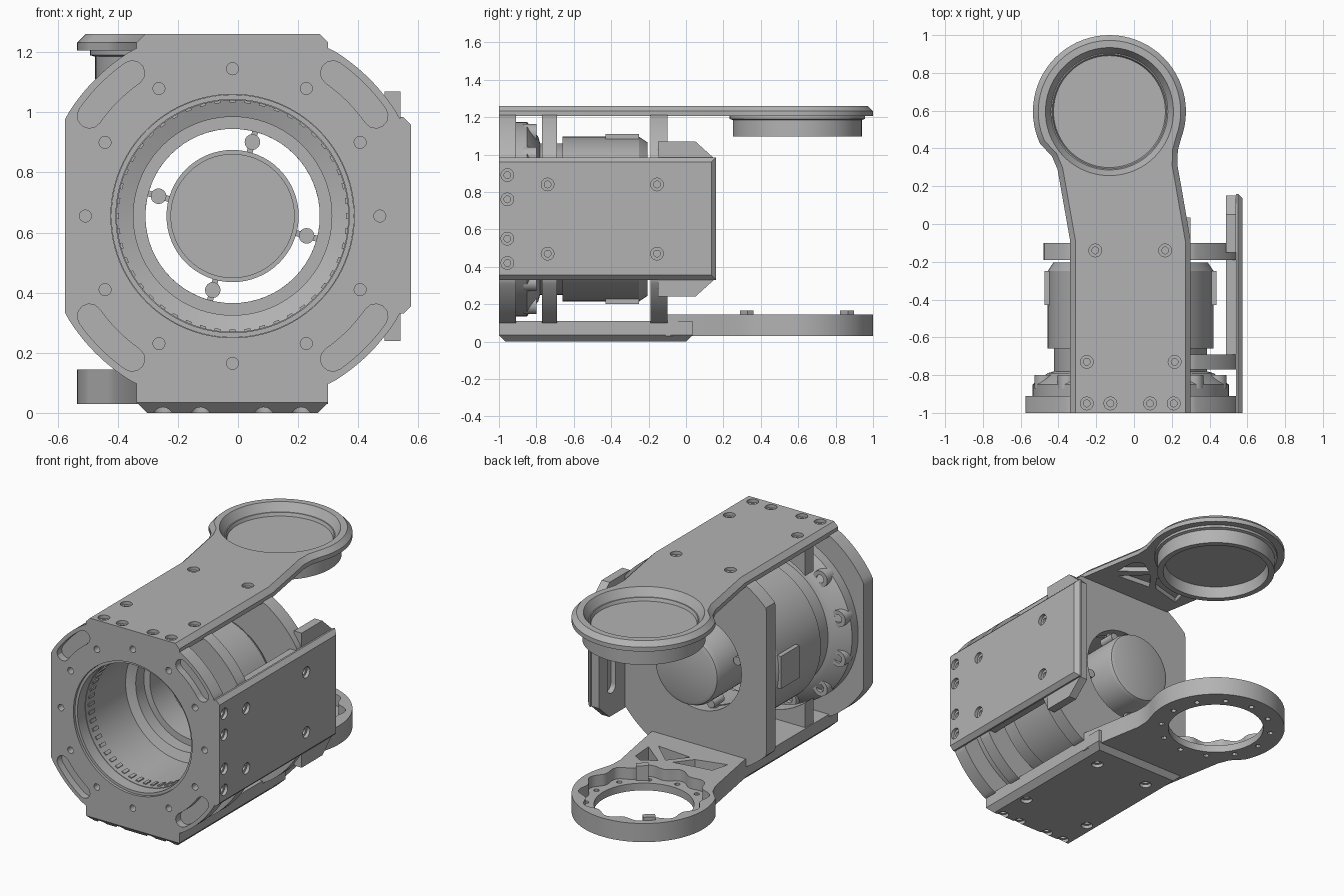
import bpy, bmesh, math
from math import sin, cos, pi, radians
from mathutils import Vector, Matrix

cube = bpy.data.objects.get("Cube")
if cube:
    bpy.data.objects.remove(cube, do_unlink=True)

grey = bpy.data.materials.new("machined grey")
grey.use_nodes = True
grey.diffuse_color = (0.45, 0.45, 0.45, 1)
grey.node_tree.nodes["Principled BSDF"].inputs["Base Color"].default_value = (0.45, 0.45, 0.45, 1)

CX, CZ = -0.018, 0.655        # joint axis
RX, RY, RR = -0.13, 0.595, 0.405   # arm ring centre and radius
AXES = {"X": lambda u, v, t: Vector((t, u, v)),
        "Y": lambda u, v, t: Vector((u, t, v)),
        "Z": lambda u, v, t: Vector((u, v, t))}


def finish(name, bm):
    bmesh.ops.recalc_face_normals(bm, faces=bm.faces)
    me = bpy.data.meshes.new(name)
    bm.to_mesh(me)
    bm.free()
    me.materials.append(grey)
    ob = bpy.data.objects.new(name, me)
    bpy.context.scene.collection.objects.link(ob)
    return ob


def prism(name, pts, axis, t0, t1, chamfer=0, flush=False):
    """Extrude an outline from t0 to t1, chamfering the t1 end."""
    at = AXES[axis]
    step = math.copysign(chamfer, t1 - t0)
    bm = bmesh.new()
    base = bm.faces.new([bm.verts.new(at(u, v, t0)) for u, v in pts])
    geom = bmesh.ops.extrude_face_region(bm, geom=[base], use_keep_orig=True)["geom"]
    end = [g for g in geom if isinstance(g, bmesh.types.BMFace)][0]
    for v in end.verts:
        v.co += at(0, 0, t1 - t0 - step)
    bmesh.ops.recalc_face_normals(bm, faces=bm.faces)
    if chamfer:
        bmesh.ops.inset_region(bm, faces=[end], thickness=chamfer, use_even_offset=True)
        for v in end.verts:
            v.co += at(0, 0, step)
            if flush and v.co.y < -0.9:
                v.co.y = -1
    return finish(name, bm)


def lathe(name, profile, axis, u, v, closed=False, seg=64):
    """Turn an (r, t) profile about an axis through (u, v)."""
    at = AXES[axis]
    bm = bmesh.new()
    rings = []
    for r, t in profile:
        n = 1 if r == 0 else seg
        rings.append([bm.verts.new(at(u + r * cos(2 * pi * i / seg), v + r * sin(2 * pi * i / seg), t))
                      for i in range(n)])
    for a, b in zip(rings, rings[1:] + rings[:1] if closed else rings[1:]):
        for i in range(seg):
            j = (i + 1) % seg
            quad = [a[i % len(a)], a[j % len(a)], b[j % len(b)], b[i % len(b)]]
            quad = list(dict.fromkeys(quad))
            if len(quad) > 2:
                bm.faces.new(quad)
    return finish(name, bm)


def rod(name, r, axis, u, v, t0, t1, seg=24):
    return lathe(name, [(0, t0), (r, t0), (r, t1), (0, t1)], axis, u, v, seg=seg)


def cut(ob, cutter):
    cutter.hide_render = True
    mod = ob.modifiers.new("cut", "BOOLEAN")
    mod.operation, mod.solver, mod.object = "DIFFERENCE", "EXACT", cutter
    dg = bpy.context.evaluated_depsgraph_get()
    me = bpy.data.meshes.new_from_object(ob.evaluated_get(dg))
    ob.modifiers.clear()
    ob.data = me
    bpy.data.objects.remove(cutter, do_unlink=True)


def boxes(name, mats):
    bm = bmesh.new()
    for m in mats:
        bmesh.ops.create_cube(bm, size=1, matrix=m)
    return finish(name, bm)


def screw_hole(ob, axis, u, v, face, depth):
    """Counterbored hole going from face by a signed depth."""
    s = math.copysign(1, depth)
    cut(ob, lathe("cutter", [(0, face - s * .02), (.034, face - s * .02), (.034, face + s * .02),
                             (.018, face + s * .02), (.018, face + depth), (0, face + depth)], axis, u, v, seg=20))


def polar(r, deg, cx=CX, cz=CZ):
    return cx + r * cos(radians(deg)), cz + r * sin(radians(deg))


def trimmed_disc(r, left, half=.557):
    """Circle with its sides cut flat."""
    return [(CX + max(-left, min(half, r * cos(2 * pi * i / 144))),
             CZ + max(-half, min(half, r * sin(2 * pi * i / 144)))) for i in range(144)]


def capsule(a, b, r):
    """Straight slot outline between two points."""
    d = math.degrees(math.atan2(b[1] - a[1], b[0] - a[0]))
    return [polar(r, d + 90 + k * 18, *a) for k in range(11)] + [polar(r, d - 90 + k * 18, *b) for k in range(11)]


# Front plate with curved slots and a bolt circle
front = prism("front_plate", trimmed_disc(.645, .557), "Y", -.91, -1)
cut(front, rod("cutter", .405, "Y", CX, CZ, -1.1, -.8, 96))
for q in range(45, 360, 90):
    outer = [polar(.622, q - 10 + k * 2) for k in range(11)]
    inner = [polar(.54, q + 10 - k * 2) for k in range(11)]
    cap_a = [polar(.041, q + 10 + k, *polar(.581, q + 10)) for k in range(30, 180, 30)]
    cap_b = [polar(.041, q - 10 + k, *polar(.581, q - 10)) for k in range(210, 360, 30)]
    cut(front, prism("cutter", outer + cap_a + inner + cap_b, "Y", -1.1, -.955))
for k in range(12):
    cut(front, rod("cutter", .02, "Y", *polar(.49, k * 30), -1.1, -.94 if k != 6 else -.8, 16))

# Rear bulkhead and mid rib
bulkhead = prism("rear_bulkhead", trimmed_disc(.645, .46), "Y", -.19, -.1)
cut(bulkhead, rod("cutter", .29, "Y", CX, CZ, -.3, 0, 64))
rib = prism("mid_rib", trimmed_disc(.645, .557), "Y", -.77, -.69)
cut(rib, rod("cutter", .5, "Y", CX, CZ, -.9, -.6, 64))
cut(rib, boxes("cutter", [Matrix.Translation((-.73, -.73, CZ)) @ Matrix.Diagonal((.8, .3, 2, 1))]))

# Shared arm outline: straight strip flaring into a ring
ring_arc = [polar(RR, a, RX, RY) for a in range(-20, 206, 5)]


def arm_outline(y0):
    return ([(-.338, y0), (.3, y0), (.3, -.09), (.25, .2), (.23, .31), (.232, .39)]
            + ring_arc + [(-.435, .36), (-.405, .29), (-.338, -.09)])


pockets = [[(.05, .2), (.2, .08), (.19, .22), (.14, .25)],
           [(-.07, .06), (.16, .04), (.02, .17)],
           [(-.3, .02), (-.11, .07), (-.03, .17), (-.27, .13)]]
strip_holes = ([(x, -.95) for x in (-.25, -.125, .085, .21)]
               + [(-.25, -.73), (.215, -.73), (-.205, -.14), (.165, -.14)])

# Top arm with dished end
top = prism("top_arm", arm_outline(-1), "Z", 1.205, 1.26, .028, True)
cut(top, lathe("cutter", [(0, 1.3), (.345, 1.3), (.34, 1.262), (.297, 1.19), (0, 1.19)], "Z", RX, RY, seg=96))
for p in pockets:
    cut(top, prism("cutter", p, "Z", 1.1, 1.235))
for x, y in strip_holes:
    screw_hole(top, "Z", x, y, 1.26, -.1)
lathe("top_cup", [(0, 1.165), (.3, 1.165), (.31, 1.095), (.345, 1.095), (.345, 1.185), (.362, 1.19),
                  (.362, 1.21), (.303, 1.21), (.296, 1.19), (0, 1.19)], "Z", RX, RY, seg=96)

# Bottom strip and arm with an open scalloped ring
bottom = prism("bottom_plate", [(-.338, -1), (.3, -1), (.3, .035), (-.338, .035)], "Z", .11, 0, .035)
for x, y in strip_holes:
    screw_hole(bottom, "Z", x, y, 0, .08)
arm = prism("bottom_arm", arm_outline(-.11), "Z", .03, .145)
cut(arm, rod("cutter", .28, "Z", RX, RY, -.1, .3, 64))
scallops = [polar(.35 + .018 * cos(radians(a * 12)), a, RX, RY) for a in range(0, 360, 3)]
cut(arm, prism("cutter", scallops, "Z", .075, .3))
for k in range(12):
    cut(arm, rod("cutter", .016, "Z", *polar(.325, k * 30, RX, RY), -.1, .3, 12))
for p in pockets:
    cut(arm, prism("cutter", p, "Z", .06, .3))
boxes("ring_tabs", [Matrix.Translation((RX + x, RY + y, .115)) @ Matrix.Rotation(math.atan2(y, x), 4, "Z")
                    @ Matrix.Diagonal((.04, .07, .1, 1)) for x, y in ((.2, -.27), (-.22, .265))])

# Side plate with its rear flange
side = prism("side_plate", [(-1, .33), (.16, .33), (.16, .985), (-1, .985)], "X", .539, .575, .025, True)
for y, z in [(-.955, h) for h in (.42, .55, .76, .89)] + [(y, z) for y in (-.74, -.155) for z in (.47, .84)]:
    screw_hole(side, "X", y, z, .575, -.1)
flange = prism("side_flange", [(-.15, .24), (.05, .24), (.15, .33), (.15, .98), (.05, 1.07), (-.15, 1.07)],
               "X", .487, .54)
cut(flange, prism("cutter", capsule((.03, .42), (.03, .89), .04), "X", .4, .52))
boxes("side_rails", [Matrix.Translation((.513, -.42, z)) @ Matrix.Diagonal((.05, .56, .04, 1)) for z in (.36, .955)])

# Motor housing, stepped inside and out
lathe("motor_housing", [(.52, -.91), (.52, -.85), (.44, -.79), (.405, -.78), (.405, -.66), (.44, -.66), (.44, -.25),
                        (.41, -.205), (.29, -.205), (.29, -.42), (.33, -.42), (.33, -.5), (.385, -.52),
                        (.385, -.91)], "Y", CX, CZ, closed=True, seg=96)
lathe("front_bearing_ring", [(.404, -.985), (.404, -.9), (.388, -.9), (.388, -.985)], "Y", CX, CZ, closed=True, seg=96)
for k in range(12):
    u, v = polar(.475, k * 30 + 15)
    boss = rod("housing_boss", .05, "Y", u, v, -.87, -.8)
    cut(boss, rod("cutter", .025, "Y", u, v, -.825, -.7, 16))


def around(r, deg, y, size):
    u, v = polar(r, deg)
    return Matrix.Translation((u, y, v)) @ Matrix.Rotation(-radians(deg), 4, "Y") @ Matrix.Diagonal((*size, 1))


boxes("housing_pads", [around(.43, a, -.34, (.05, .18, .2)) for a in range(0, 360, 90)])
boxes("encoder_teeth", [around(.384, k * 7.5, -.86, (.012, .05, .02)) for k in range(48)])

# Motor core and its retaining screws
lathe("motor_core", [(0, .03), (.19, .03), (.21, .022), (.22, 0), (.22, -.32), (.205, -.32), (.205, -.2), (0, -.2)],
      "Y", CX, CZ)
for a in (75, 165, 255, 345):
    rod("core_screw", .026, "Y", *polar(.255, a), -.22, -.12, 16)
boxes("core_spokes", [around(.255, a, -.16, (.09, .03, .02)) for a in (75, 165, 255, 345)])

for ob in bpy.context.scene.objects:
    if ob.type == "MESH":
        ob.data.shade_smooth()
        ob.data.set_sharp_from_angle(angle=radians(30))
